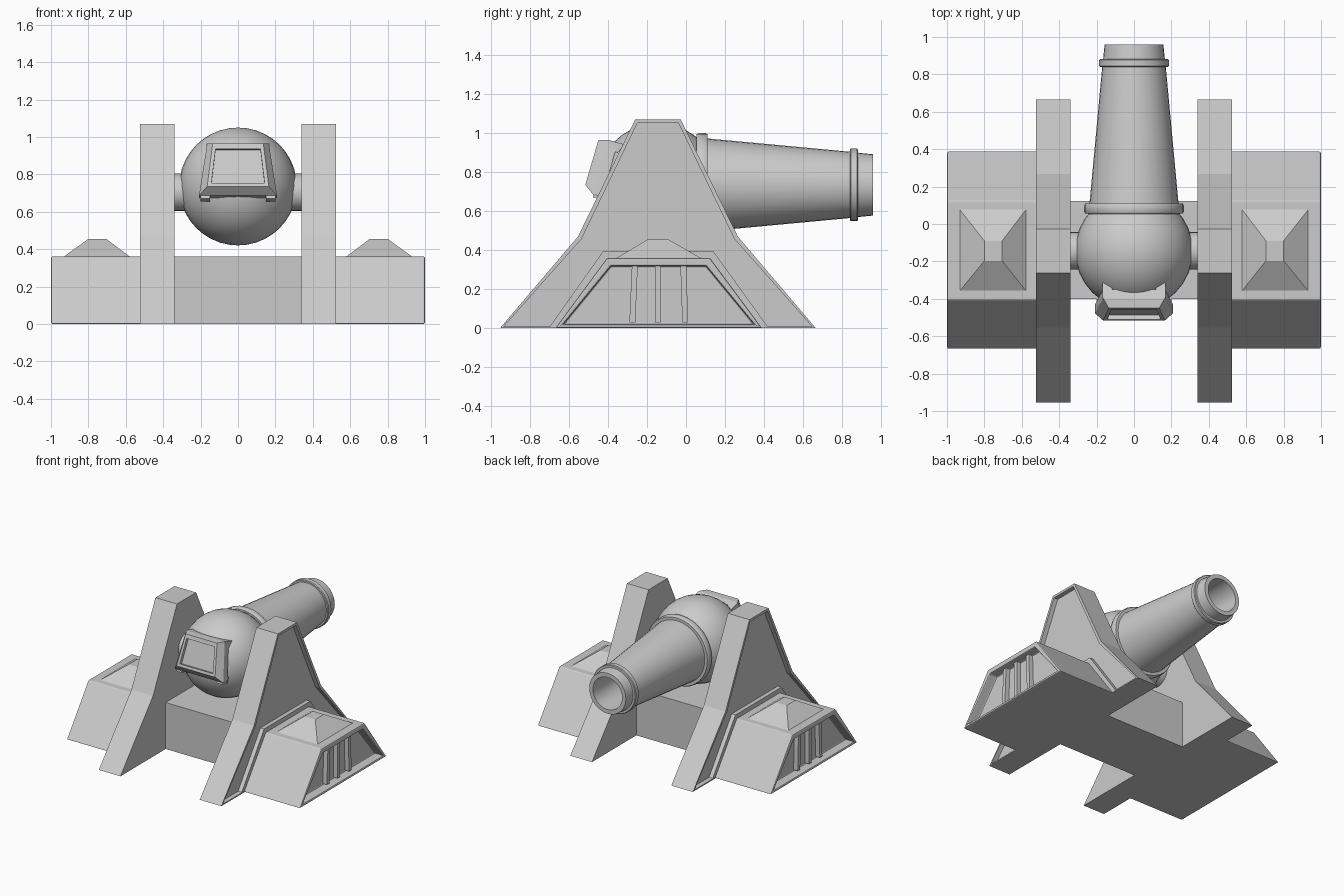
import bpy, bmesh, math
from mathutils import Vector, Matrix

if "Cube" in bpy.data.objects:
    bpy.data.objects.remove(bpy.data.objects["Cube"])

CY, CZ = -0.144, 0.735      # pivot of the gun in y and z


def finish(bm, name, smooth=False, bevel=0):
    bmesh.ops.recalc_face_normals(bm, faces=bm.faces)
    me = bpy.data.meshes.new(name)
    bm.to_mesh(me)
    bm.free()
    ob = bpy.data.objects.new(name, me)
    bpy.context.collection.objects.link(ob)
    if bevel:
        m = ob.modifiers.new("bevel", 'BEVEL')
        m.width, m.segments, m.limit_method = bevel, 2, 'ANGLE'
    if smooth:
        bpy.ops.object.select_all(action='DESELECT')
        ob.select_set(True)
        bpy.context.view_layer.objects.active = ob
        bpy.ops.object.shade_smooth_by_angle(angle=math.radians(35))
    return ob


def loft(bm, loops, cap_start=True, cap_end=True):
    rings = [[bm.verts.new(p) for p in loop] for loop in loops]
    n = len(rings[0])
    for a, b in zip(rings, rings[1:]):
        for i in range(n):
            j = (i + 1) % n
            bm.faces.new((a[i], a[j], b[j], b[i]))
    if cap_start:
        bm.faces.new(rings[0])
    return bm.faces.new(rings[-1]) if cap_end else None


def prism(name, yz, x0, x1, inset=0, depth=0, bevel=0):
    # yz outline extruded along x, optional recess in the end at x1
    bm = bmesh.new()
    end = loft(bm, [[(x, y, z) for y, z in yz] for x in (x0, x1)])
    bmesh.ops.recalc_face_normals(bm, faces=bm.faces)
    if inset:
        bmesh.ops.inset_region(bm, faces=[end], thickness=inset)
        d = -depth if x1 > x0 else depth
        # drop the inner face straight back
        ext = bmesh.ops.extrude_discrete_faces(bm, faces=[end])['faces'][0]
        bmesh.ops.translate(bm, verts=ext.verts, vec=(d, 0, 0))
    return finish(bm, name, bevel=bevel)


def rect(x0, x1, y0, y1, z):
    return [(x0, y0, z), (x1, y0, z), (x1, y1, z), (x0, y1, z)]


panel = [(CY - .81, 0), (CY - .41, .47), (CY - .117, 1.07),
         (CY + .117, 1.07), (CY + .41, .47), (CY + .81, 0)]
collar = [(-.705, 0), (-.425, .395), (.14, .395), (.425, 0)]
box = [(-.67, 0), (-.405, .36), (.123, .36), (.39, 0)]

for s, side in ((-1, "left"), (1, "right")):
    # upright support with recessed outer face
    prism(side + "_support", panel, s * .34, s * .525, .022, .035)
    prism(side + "_collar", collar, s * .45, s * .522)
    # side housing with framed window
    prism(side + "_housing", box, s * .48, s * 1.0, .045, .07, .008)
    # window bars
    for k, (b, t) in enumerate(((-.275, -.262), (-.145, -.145), (-.004, -.014))):
        prism(f"{side}_window_bar_{k}",
              [(b - .015, .03), (t - .015, .33), (t + .015, .33), (b + .015, .03)],
              s * .91, s * .965)
    # hipped cap on the housing
    bm = bmesh.new()
    loft(bm, [rect(s * .572, s * .938, -.365, .085, .355),
              rect(s * .705, s * .80, -.197, -.09, .455)])
    finish(bm, side + "_housing_cap")
    # trunnion
    bm = bmesh.new()
    bmesh.ops.create_cone(bm, cap_ends=True, segments=32, radius1=.1, radius2=.1, depth=.2,
                          matrix=Matrix.Translation((s * .27, CY, .705)) @
                          Matrix.Rotation(math.pi / 2, 4, 'Y'))
    finish(bm, side + "_trunnion", True)

# cross beam
prism("cross_beam", [(-.4, 0), (-.4, .36), (.123, .36), (.123, 0)], -.36, .36)

# breech ball
bm = bmesh.new()
bmesh.ops.create_uvsphere(bm, u_segments=32, v_segments=20, radius=.315,
                          matrix=Matrix.Translation((0, CY, CZ)))
finish(bm, "breech_ball", True)

# barrel with two rings and a bore, turned around the y axis
prof = [(.23, -.05), (.245, .055), (.26, .055), (.266, .065), (.266, .1), (.26, .11),
        (.238, .11), (.170, .84), (.181, .84), (.186, .845), (.186, .877), (.181, .882),
        (.165, .882), (.157, .96), (.125, .96), (.125, .45)]
bm = bmesh.new()
N = 32
loft(bm, [[(r * math.cos(2 * math.pi * i / N), y, CZ + r * math.sin(2 * math.pi * i / N))
           for i in range(N)] for r, y in prof])
finish(bm, "barrel", True)

# rear hatch in a tilted frame: loops of (top half width, bottom half width, top, bottom, out)
O, V, W = Vector((0, -.515, .74)), Vector((0, .28, .96)), Vector((0, -.96, .28))


def at(x, v, n):
    return O + Vector((x, 0, 0)) + V * v + W * n


def trapezoid(wt, wb, t, b, n):
    return [at(-wb, b, n), at(wb, b, n), at(wt, t, n), at(-wt, t, n)]


bm = bmesh.new()
loft(bm, [trapezoid(*q) for q in ((.165, .208, .25, -.04, -.1), (.165, .208, .25, -.04, -.05),
                                  (.135, .165, .235, -.005, 0), (.12, .142, .205, .015, 0),
                                  (.12, .142, .205, .015, -.025))])
finish(bm, "rear_hatch")

# clamps at the hatch corners
for s, side in ((-1, "left"), (1, "right")):
    for x, v, end, row in ((.143, .225, -.15, "upper"), (.175, -.03, -.12, "lower")):
        bm = bmesh.new()
        loft(bm, [[at(s * x + a * .025, v + b * .025, n)
                   for a, b in ((-1, -1), (1, -1), (1, 1), (-1, 1))] for n in (-.055, end)])
        finish(bm, f"{side}_{row}_hatch_clamp")
